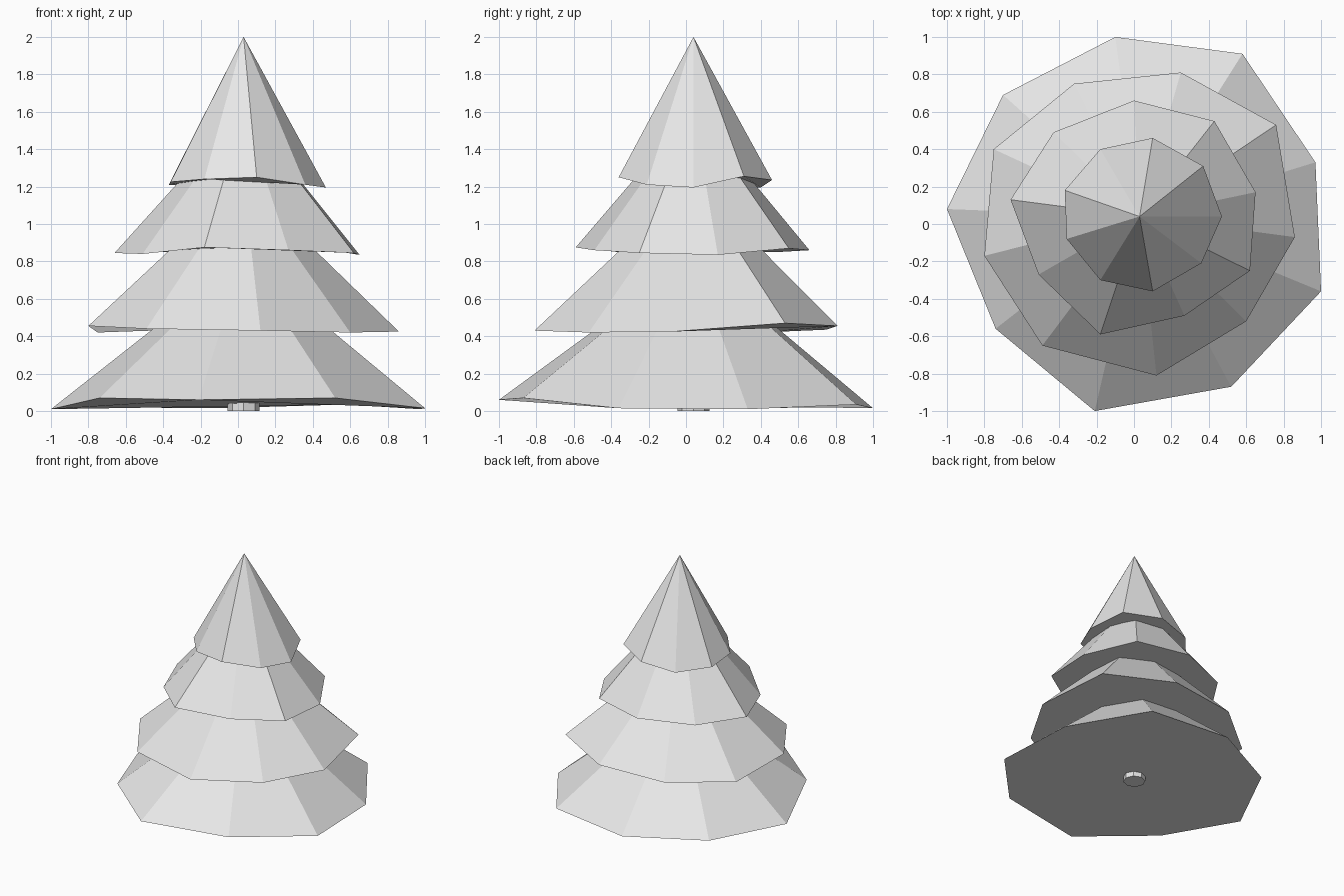
import bpy, bmesh

AXIS = (0.03, 0.04)

grey = bpy.data.materials.new("light_grey")
grey.diffuse_color = (0.8, 0.8, 0.8, 1)


def finish(name, bm):
    """Turn a bmesh into a flat-shaded grey object."""
    bmesh.ops.recalc_face_normals(bm, faces=bm.faces)
    mesh = bpy.data.meshes.new(name)
    bm.to_mesh(mesh)
    bm.free()
    mesh.materials.append(grey)
    obj = bpy.data.objects.new(name, mesh)
    bpy.context.collection.objects.link(obj)


def tier(name, rim, apex_z):
    """Nine-sided cone with an uneven rim and a closed underside."""
    bm = bmesh.new()
    apex = bm.verts.new((*AXIS, apex_z))
    ring = [bm.verts.new(p) for p in rim]
    for i, v in enumerate(ring):
        bm.faces.new((v, ring[i - 1], apex))
    bm.faces.new(ring)
    finish(name, bm)


# Foliage tiers, bottom to top
tier("bottom_branches", [
    (-0.10, 1.00, 0.015), (0.58, 0.91, 0.035), (0.97, 0.33, 0.01),
    (1.00, -0.36, 0.015), (0.52, -0.87, 0.07), (-0.21, -1.00, 0.06),
    (-0.74, -0.56, 0.07), (-1.00, 0.08, 0.01), (-0.70, 0.69, 0.02)], 0.82)
tier("lower_branches", [
    (-0.32, 0.75, 0.435), (0.25, 0.81, 0.455), (0.76, 0.53, 0.47),
    (0.86, -0.07, 0.425), (0.60, -0.52, 0.42), (0.12, -0.81, 0.43),
    (-0.49, -0.65, 0.44), (-0.80, -0.17, 0.455), (-0.75, 0.40, 0.42)], 1.23)
tier("upper_branches", [
    (0.00, 0.66, 0.86), (0.43, 0.55, 0.87), (0.65, 0.17, 0.835),
    (0.62, -0.25, 0.845), (0.27, -0.49, 0.86), (-0.18, -0.59, 0.875),
    (-0.51, -0.27, 0.84), (-0.66, 0.13, 0.845), (-0.43, 0.49, 0.85)], 1.61)
tier("top_branches", [
    (0.10, 0.46, 1.235), (0.37, 0.31, 1.255), (0.47, 0.04, 1.195),
    (0.36, -0.21, 1.21), (0.10, -0.36, 1.25), (-0.18, -0.30, 1.24),
    (-0.36, -0.08, 1.225), (-0.37, 0.18, 1.21), (-0.18, 0.40, 1.195)], 2.0)

# Short trunk stub under the lowest tier
bm = bmesh.new()
bmesh.ops.create_cone(bm, cap_ends=True, segments=8, radius1=0.085,
                      radius2=0.085, depth=0.2)
bmesh.ops.translate(bm, verts=bm.verts, vec=(*AXIS, 0.1))
finish("trunk", bm)
